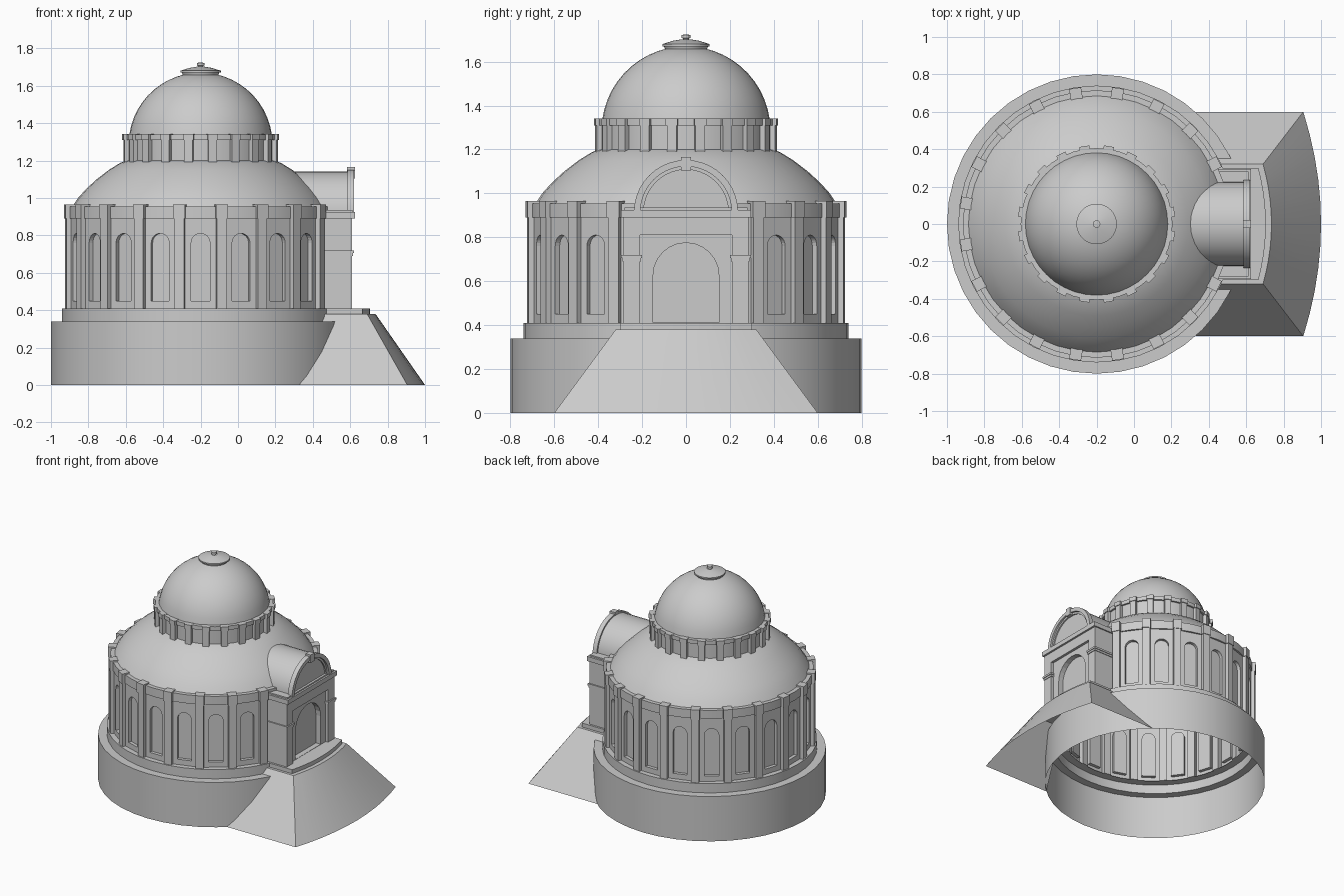
import bpy, bmesh
from math import sin, cos, tan, pi, radians
from mathutils import Matrix, Vector

cube = bpy.data.objects.get("Cube")
if cube:
    bpy.data.objects.remove(cube, do_unlink=True)

stone = bpy.data.materials.new("grey stone")
stone.use_nodes = True
stone.diffuse_color = (0.6, 0.6, 0.6, 1)
stone.node_tree.nodes["Principled BSDF"].inputs["Base Color"].default_value = (0.6, 0.6, 0.6, 1)

CX = -0.2          # axis of the rotunda
BAYS = 20
STEP = 2 * pi / BAYS
WORLD = Matrix.Identity(4)


def frame(angle):
    """Local x points outward from the rotunda axis."""
    return Matrix.Translation((CX, 0, 0)) @ Matrix.Rotation(angle, 4, 'Z')


def finish(name, bm, smooth=False):
    bmesh.ops.remove_doubles(bm, verts=bm.verts, dist=0.0002)
    bmesh.ops.recalc_face_normals(bm, faces=bm.faces)
    mesh = bpy.data.meshes.new(name)
    bm.to_mesh(mesh)
    bm.free()
    mesh.materials.append(stone)
    obj = bpy.data.objects.new(name, mesh)
    bpy.context.collection.objects.link(obj)
    if smooth:
        bpy.ops.object.select_all(action='DESELECT')
        obj.select_set(True)
        bpy.context.view_layer.objects.active = obj
        bpy.ops.object.shade_smooth_by_angle(angle=radians(25))
    return obj


def lathe(name, profile, sides=40):
    bm = bmesh.new()
    verts = [bm.verts.new((r, 0, z)) for r, z in profile]
    edges = [bm.edges.new(pair) for pair in zip(verts, verts[1:])]
    bmesh.ops.spin(bm, geom=verts + edges, cent=(0, 0, 0), axis=(0, 0, 1),
                   angle=2 * pi, steps=sides, use_merge=True)
    bm.transform(Matrix.Translation((CX, 0, 0)))
    return finish(name, bm, True)


def add_box(bm, m, x, y, z):
    size = Matrix.Diagonal((x[1] - x[0], y[1] - y[0], z[1] - z[0], 1))
    mid = Matrix.Translation((sum(x) / 2, sum(y) / 2, sum(z) / 2))
    bmesh.ops.create_cube(bm, size=1, matrix=m @ mid @ size)


def add_prism(bm, points, shift):
    """Extrude a closed 3D outline along a vector."""
    face = bm.faces.new([bm.verts.new(p) for p in points])
    new = bmesh.ops.extrude_face_region(bm, geom=[face], use_keep_orig=True)
    moved = [v for v in new["geom"] if isinstance(v, bmesh.types.BMVert)]
    bmesh.ops.translate(bm, verts=moved, vec=Vector(shift))


def add_arched_panel(bm, m, x, half, z0, z1, w, sill, spring, depth):
    """Flat wall panel with a recessed round-headed niche."""
    def face(points):
        bm.faces.new([bm.verts.new(m @ Vector(p)) for p in points])
    arc = [(w, sill)] + [(w * cos(i * pi / 12), spring + w * sin(i * pi / 12)) for i in range(7)]
    for s in (1, -1):
        outline = [(0, z0), (half, z0), (half, z1), (0, z1)] + arc[::-1] + [(0, sill)]
        face([(x, s * y, z) for y, z in outline])
        inner = [(0, sill)] + arc
        for (ya, za), (yb, zb) in zip(inner, inner[1:]):
            face([(x, s * ya, za), (x, s * yb, zb), (x - depth, s * yb, zb), (x - depth, s * ya, za)])
        face([(x - depth, s * y, z) for y, z in inner])


def half_round(x, r, z, n=20):
    return [(x, r * cos(i * pi / n), z + r * sin(i * pi / n)) for i in range(n + 1)]


def bow(half, x_side, x_mid, z, n=10):
    """Shallow curved front edge running from -y to +y."""
    return [(x_side + (x_mid - x_side) * (1 - t * t), half * t, z)
            for t in (2 * i / n - 1 for i in range(n + 1))]


# Base drum with ledge and step
lathe("base_drum", [(.80, 0), (.80, .34), (.74, .34), (.74, .41), (.68, .41)])

# Main wall: niche bays
bm = bmesh.new()
for k in range(BAYS):
    add_arched_panel(bm, frame(k * STEP), .70, .70 * tan(STEP / 2),
                     .41, .90, .05, .45, .76, .025)
finish("niche_wall", bm)

# Pilasters and the blocks above them, leaving out those inside the porch
bm = bmesh.new()
for k in range(1, BAYS - 1):
    m = frame((k + .5) * STEP)
    add_box(bm, m, (.67, .73), (-.027, .027), (.41, .89))
    add_box(bm, m, (.67, .735), (-.032, .032), (.89, .965))
finish("main_pilasters", bm)

# Cornice and lower dome
lathe("main_cornice", [(.69, .89), (.715, .89), (.715, .955), (.67, .955)])
lathe("lower_dome", [(.685, .955), (.655, 1.0), (.61, 1.05), (.555, 1.1),
                     (.49, 1.15), (.43, 1.187), (.38, 1.205)])

# Upper drum with its pilasters
lathe("upper_drum", [(.392, 1.18), (.392, 1.31), (.406, 1.31), (.406, 1.34), (.37, 1.34)])
bm = bmesh.new()
for k in range(BAYS):
    m = frame((k + .5) * STEP)
    add_box(bm, m, (.37, .415), (-.023, .023), (1.19, 1.31))
    add_box(bm, m, (.37, .421), (-.027, .027), (1.31, 1.342))
finish("upper_pilasters", bm)

# Upper dome, cap and finial
R, ZC = .385, 1.285
tilts = [radians(8 + i * 7) for i in range(11)]
lathe("upper_dome", [(R * cos(t), ZC + R * sin(t)) for t in tilts])
lathe("dome_cap", [(.09, 1.64), (.10, 1.67), (.108, 1.67), (.108, 1.68),
                   (.06, 1.695), (.018, 1.702)])
lathe("finial", [(.013, 1.69), (.013, 1.705), (.02, 1.708), (.02, 1.722), (0, 1.724)], 12)

# Ramp with sloping sides and bowed front
bm = bmesh.new()
low = [(.33, -.60, 0)] + bow(.60, .905, 1.0, 0) + [(.33, .60, 0)]
high = [(.42, -.32, .38)] + bow(.32, .69, .735, .38) + [(.42, .32, .38)]
lv = [bm.verts.new(p) for p in low]
hv = [bm.verts.new(p) for p in high]
for i in range(len(lv) - 1):
    bm.faces.new((lv[i], lv[i + 1], hv[i + 1], hv[i]))
bm.faces.new(hv)
finish("ramp", bm, True)

# Landing
bm = bmesh.new()
add_prism(bm, [(.42, -.30, .375)] + bow(.30, .665, .705, .375) + [(.42, .30, .375)], (0, 0, .035))
finish("landing", bm)

# Porch body: side piers, lintel and arched doorway
bm = bmesh.new()
for s in (1, -1):
    add_box(bm, WORLD, (.40, .61), sorted((s * .21, s * .285)), (.41, .89))
    add_box(bm, WORLD, (.40, .62), sorted((s * .20, s * .295)), (.705, .72))
    add_box(bm, WORLD, (.40, .615), sorted((s * .205, s * .29)), (.69, .705))
add_box(bm, WORLD, (.40, .61), (-.21, .21), (.81, .89))
finish("porch_piers", bm)
bm = bmesh.new()
add_arched_panel(bm, WORLD, .59, .21, .41, .81, .15, .412, .625, .04)
finish("doorway", bm)

# Porch cornice
bm = bmesh.new()
add_box(bm, WORLD, (.40, .625), (-.295, .295), (.89, .925))
add_box(bm, WORLD, (.40, .612), (-.28, .28), (.925, .935))
finish("porch_cornice", bm)

# Barrel vault running back into the dome
bm = bmesh.new()
add_prism(bm, half_round(.25, .225, .915), (.345, 0, 0))
finish("porch_vault", bm, True)

# Gable arch: two nested rings and a keystone
bm = bmesh.new()
for x, outer, inner, width in ((.585, .237, .208, .035), (.585, .208, .193, .02)):
    add_prism(bm, half_round(x, outer, .915) + half_round(x, inner, .915)[::-1], (width, 0, 0))
finish("gable_arch", bm, True)
bm = bmesh.new()
add_box(bm, WORLD, (.583, .626), (-.022, .022), (1.105, 1.165))
finish("keystone", bm)
